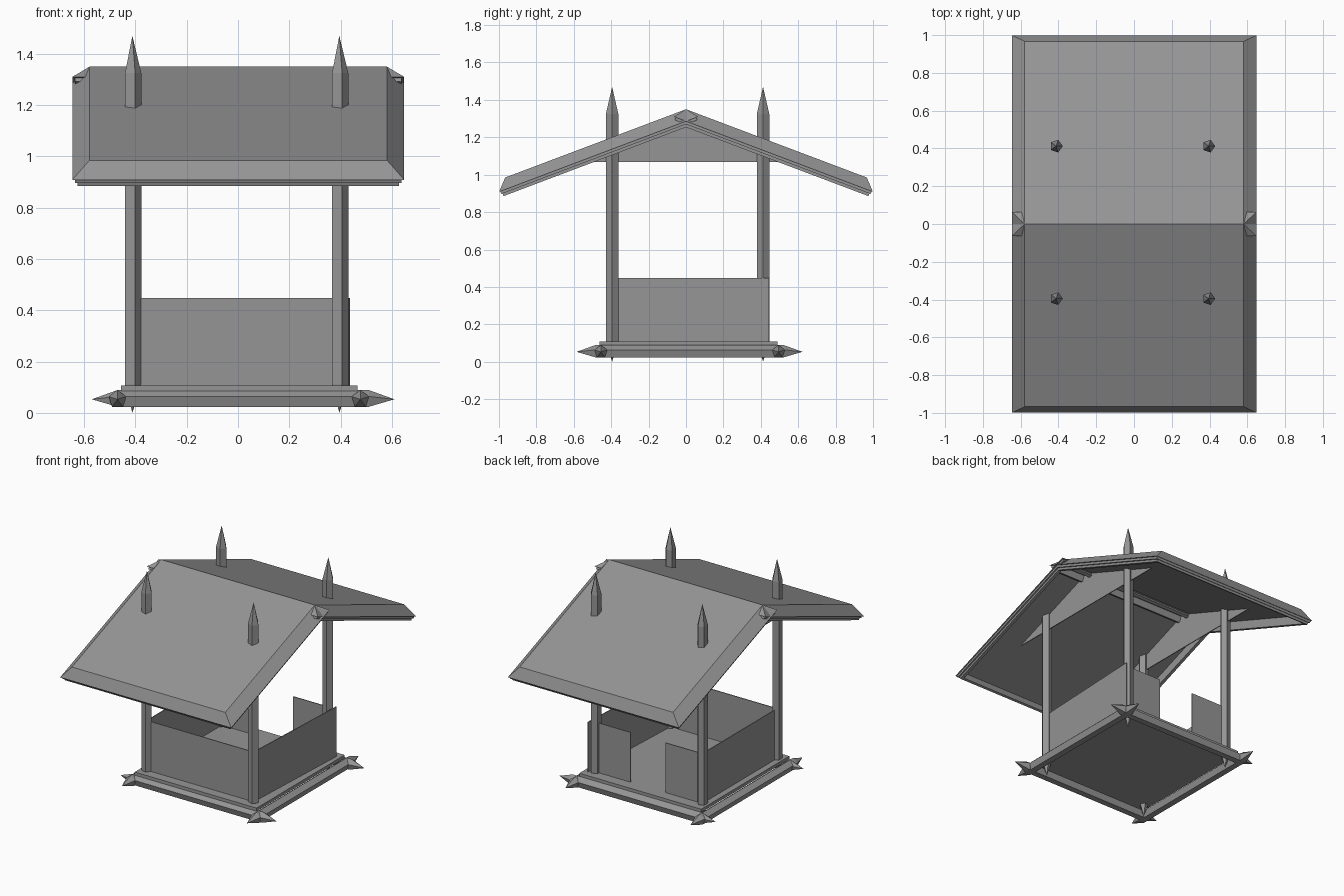
import bpy, bmesh, math
from mathutils import Matrix, Vector

old = bpy.data.objects.get("Cube")
if old:
    bpy.data.objects.remove(old)

GREY = (0.3, 0.3, 0.3, 1)
mat = bpy.data.materials.new("plain grey")
mat.use_nodes = True
mat.diffuse_color = GREY
mat.node_tree.nodes["Principled BSDF"].inputs["Base Color"].default_value = GREY


def finish(name, bm, matrix=Matrix()):
    bmesh.ops.recalc_face_normals(bm, faces=bm.faces)
    mesh = bpy.data.meshes.new(name)
    bm.to_mesh(mesh)
    bm.free()
    mesh.materials.append(mat)
    obj = bpy.data.objects.new(name, mesh)
    obj.matrix_world = matrix
    bpy.context.collection.objects.link(obj)


def prism(name, outline, offset):
    """Flat outline extruded along an offset vector."""
    bm = bmesh.new()
    face = bm.faces.new([bm.verts.new(p) for p in outline])
    ext = bmesh.ops.extrude_face_region(bm, geom=[face])
    bmesh.ops.translate(bm, vec=offset,
                        verts=[v for v in ext["geom"] if isinstance(v, bmesh.types.BMVert)])
    finish(name, bm)


def wall(name, p, q):
    """Thin upright plate between two floor points."""
    p, q = Vector((*p, 0.1)), Vector((*q, 0.1))
    up = Vector((0, 0, 0.347))
    side = (q - p).cross(up).normalized() * 0.003
    prism(name, (p - side, q - side, q - side + up, p - side + up), side * 2)


def stake(name, radius, stations, matrix):
    """Five-sided pole along local z, pointed at both ends."""
    bm = bmesh.new()
    low, start, end, high = stations
    rings = [[bm.verts.new((radius * math.cos(math.tau * k / 5),
                            radius * math.sin(math.tau * k / 5), z))
              for k in range(5)] for z in (start, end)]
    tips = [bm.verts.new((0, 0, z)) for z in (low, high)]
    for k in range(5):
        a, b = rings[0][k], rings[0][k - 1]
        c, d = rings[1][k - 1], rings[1][k]
        bm.faces.new((a, b, c, d))
        bm.faces.new((a, b, tips[0]))
        bm.faces.new((c, d, tips[1]))
    finish(name, bm, matrix)


def axes(x, y, z, origin):
    m = Matrix((x, y, z)).transposed().to_4x4()
    m.translation = origin
    return m


# Corner posts
post_x, post_y = (-0.412, 0.395), (-0.395, 0.412)
for y, depth in zip(post_y, ("front", "back")):
    for x, side in zip(post_x, ("right", "left")):
        stake(f"{depth}_{side}_post", 0.035, (0, 0.11, 1.325, 1.47),
              Matrix.Translation((x, y, 0)))

# Floor and the pointed logs around it
prism("floor", [(x, y, 0.085) for x, y in ((-0.457, -0.463), (0.465, -0.463),
                                           (0.465, 0.489), (-0.457, 0.489))], (0, 0, 0.022))
for y, depth in ((-0.455, "front"), (0.495, "back")):
    stake(f"{depth}_log", 0.036, (-0.57, -0.47, 0.51, 0.61),
          axes((0, 0, 1), (0, 1, 0), (-1, 0, 0), (0.04, y, 0.053)))
for x, side in ((-0.47, "right"), (0.477, "left")):
    stake(f"{side}_log", 0.036, (-0.585, -0.485, 0.523, 0.623),
          axes((0, 0, 1), (1, 0, 0), (0, 1, 0), (x, 0, 0.053)))

# Low walls: a doorway in the back, the left one lapping outside the back post
(right, left), (front, back) = post_x, post_y
wall("front_wall", (right, front), (left, front))
wall("right_wall", (right, front), (right, back))
wall("left_wall", (left, front), (0.433, 0.443))
wall("back_right_wall", (right, back), (-0.135, back))
wall("back_left_wall", (0.13, back), (left, back))

# Triangular gable panels, reaching up into the hollow roof
for x, side in zip(post_x, ("right", "left")):
    prism(f"{side}_gable", [(x - 0.003, y, z) for y, z in
                            ((-0.65, 1.068), (0.65, 1.068), (0, 1.312))], (0.006, 0, 0))


# Roof halves: a chamfered sheet over stepped, open frames
def loop(bm, rect):
    """Rectangle of vertices from (half_x, ridge, eave, height)."""
    hx, ridge, eave, h = rect
    return [bm.verts.new((x, d, h))
            for x, d in ((-hx, ridge), (hx, ridge), (hx, eave), (-hx, eave))]


def inset(rect, amount, drop):
    hx, ridge, eave, h = rect
    return (hx - amount, ridge + amount, eave - amount * 0.7, h - drop)


slope = math.atan2(0.365, 0.967)
length = math.hypot(0.365, 0.967)
top = (0.58, 0, length, 0)
rim = (0.647, -0.046, length + 0.057, -0.06)
board = 0.015
step_1 = inset(rim, 0.01, 0)
step_2 = inset(rim, 0.02, board)
opening = inset(rim, 0.042, 2 * board)
ceiling = opening[:3] + (-0.033,)
section = (top, rim, step_1, step_1[:3] + (rim[3] - board,), step_2,
           step_2[:3] + (rim[3] - 2 * board,), opening, ceiling)
for sign, depth in ((-1, "front"), (1, "back")):
    down = Vector((0, sign * math.cos(slope), -math.sin(slope)))
    normal = Vector((0, sign * math.sin(slope), math.cos(slope)))
    bm = bmesh.new()
    loops = [loop(bm, rect) for rect in section]
    for a, b in zip(loops, loops[1:]):
        for k in range(4):
            bm.faces.new((a[k - 1], a[k], b[k], b[k - 1]))
    bm.faces.new(loops[0])
    bm.faces.new(loops[-1])
    finish(f"{depth}_roof", bm, axes((1, 0, 0), down, normal, (0.001, 0, 1.35)))
